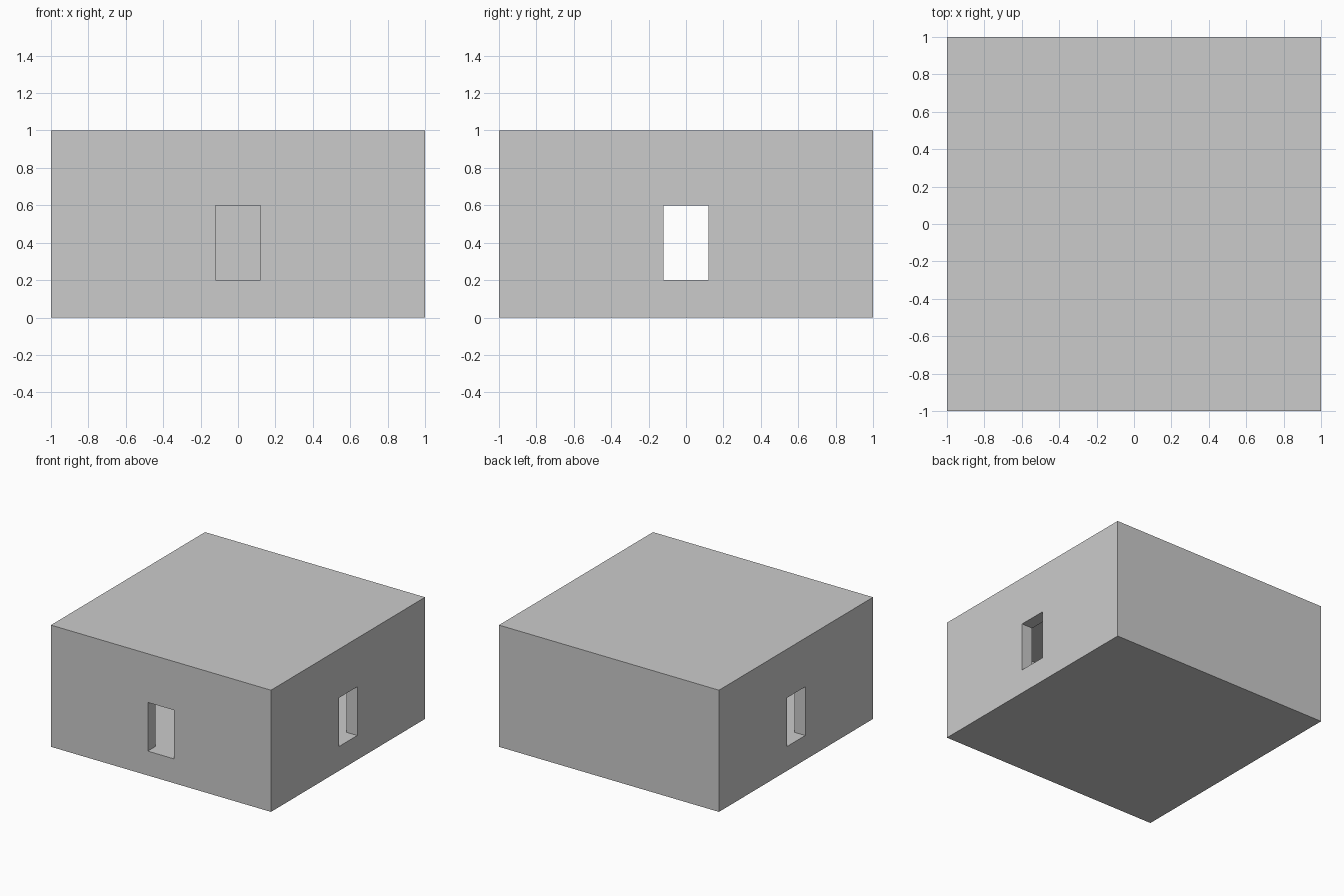
import bpy

if "Cube" in bpy.data.objects:
    bpy.data.objects.remove(bpy.data.objects["Cube"])


def box(name, lo, hi):
    """Axis-aligned box between two corners."""
    centre = [(a + b) / 2 for a, b in zip(lo, hi)]
    bpy.ops.mesh.primitive_cube_add(size=1, location=centre)
    ob = bpy.context.object
    ob.name = name
    ob.scale = [b - a for a, b in zip(lo, hi)]
    bpy.ops.object.transform_apply(location=True, rotation=False, scale=True)
    return ob


def cut(target, cutter):
    """Subtract the cutter from the target and remove it."""
    cutter.hide_render = True
    mod = target.modifiers.new(cutter.name, 'BOOLEAN')
    mod.operation = 'DIFFERENCE'
    mod.solver = 'EXACT'
    mod.object = cutter
    bpy.context.view_layer.objects.active = target
    bpy.ops.object.modifier_apply(modifier=mod.name)
    bpy.data.objects.remove(cutter)


WALL = 0.1
FLOOR, DOOR_TOP, TOP = 0.2, 0.6, 1.0
HALF = 0.12
INNER = 1 - WALL

# Solid outer block
house = box("room_shell", (-1, -1, 0), (1, 1, TOP))

# Hollow room inside
cut(house, box("room_cutter", (-INNER, -INNER, FLOOR), (INNER, INNER, TOP - WALL)))

# Side openings, in line through both side walls
cut(house, box("side_cutter", (-1.2, -HALF, FLOOR), (1.2, HALF, DOOR_TOP)))

# Front opening, through the front wall only
cut(house, box("front_cutter", (-HALF, -1.2, FLOOR), (HALF, -0.5, DOOR_TOP)))
